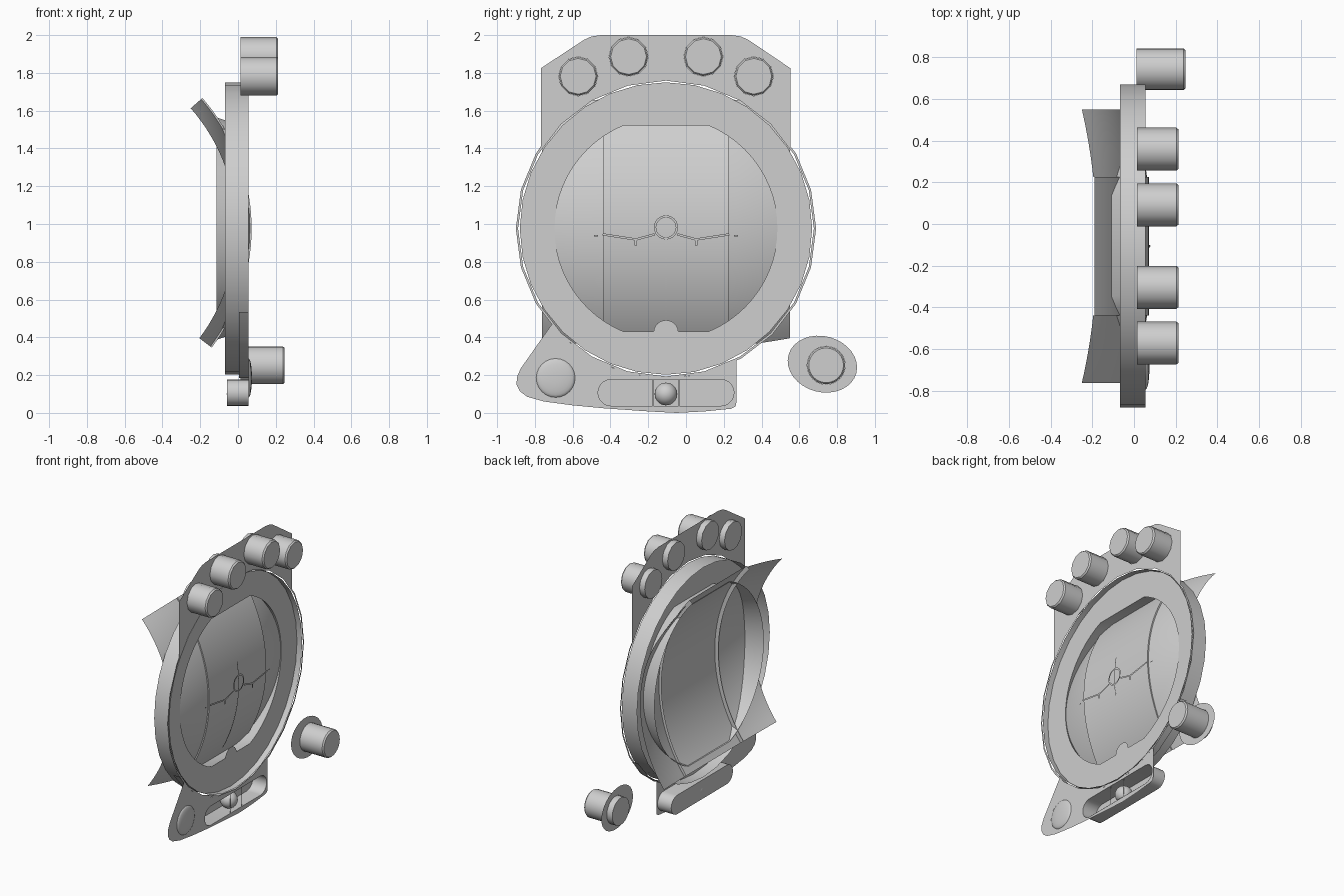
import bpy, bmesh, math
from mathutils import Vector

if "Cube" in bpy.data.objects:
    bpy.data.objects.remove(bpy.data.objects["Cube"])

CY, CZ = -0.106, 0.976          # centre of the instrument, which faces +x
PLATE, FACE = 0.056, 0.014      # depth of the mounting plate and of the recessed bezel face
grey = bpy.data.materials.new("light_grey")
grey.diffuse_color = (0.62, 0.62, 0.62, 1)
grey.use_nodes = True
grey.node_tree.nodes["Principled BSDF"].inputs["Base Color"].default_value = grey.diffuse_color


def finish(name, bm, outward=False):
    if outward:
        bmesh.ops.recalc_face_normals(bm, faces=bm.faces[:])
    me = bpy.data.meshes.new(name)
    bm.to_mesh(me)
    bm.free()
    me.materials.append(grey)
    ob = bpy.data.objects.new(name, me)
    bpy.context.collection.objects.link(ob)
    return ob


def circle(y, z, r, n, start=0.0):
    return [(y + r * math.cos(start + 2 * math.pi * i / n),
             z + r * math.sin(start + 2 * math.pi * i / n)) for i in range(n)]


def arc(y, z, r, a0, a1, n):
    return [(y + r * math.cos(math.radians(a0 + (a1 - a0) * i / n)),
             z + r * math.sin(math.radians(a0 + (a1 - a0) * i / n))) for i in range(n + 1)]


def sheet(name, x, *loops):
    """Flat sheet facing +x: the first loop is the outline, the others are holes."""
    bm = bmesh.new()
    edges = []
    for lp in loops:
        vs = [bm.verts.new((x, y, z)) for y, z in lp]
        edges += [bm.edges.new((vs[i - 1], vs[i])) for i in range(len(vs))]
    bmesh.ops.triangle_fill(bm, edges=edges, use_beauty=True, normal=Vector((1, 0, 0)))
    bm.normal_update()
    bmesh.ops.reverse_faces(bm, faces=[f for f in bm.faces if f.normal.x < 0])
    return finish(name, bm)


def loft(name, rings, cap_first=False, cap_last=False, closed=True):
    """Skin between rings, each given as (x, [(y, z), ...])."""
    bm = bmesh.new()
    rows = [[bm.verts.new((x, y, z)) for y, z in pts] for x, pts in rings]
    n = len(rows[0])
    for a, b in zip(rows, rows[1:]):
        for i in range(n if closed else n - 1):
            j = (i + 1) % n
            bm.faces.new((a[i], a[j], b[j], b[i]))
    if cap_first:
        bm.faces.new(rows[0])
    if cap_last:
        bm.faces.new(rows[-1])
    return finish(name, bm, True)


def cap_knob(name, y, z, r, x0, x1, n):
    """Solid push button with a small edge bevel."""
    return loft(name, [(x0, circle(y, z, r, n)), (x1 - 0.01, circle(y, z, r, n)),
                       (x1, circle(y, z, r - 0.008, n))], cap_first=True, cap_last=True)


def dome(name, x, y, z, r, h, n=24):
    rings = []
    for i in range(6):
        a = math.pi / 2 * i / 6
        rings.append((x + h * math.sin(a), circle(y, z, r * math.cos(a), n)))
    return loft(name, rings, cap_last=True)


def bar(name, x, p, q, w):
    """Thin flat strip from p to q."""
    d = Vector((q[0] - p[0], q[1] - p[1])).normalized() * w / 2
    return sheet(name, x, [(p[0] - d.y, p[1] + d.x), (p[0] + d.y, p[1] - d.x),
                           (q[0] + d.y, q[1] - d.x), (q[0] - d.y, q[1] + d.x)])


# Upper plate with the surrounding ring and four button holes
buttons = [(CY - 0.465, 1.782), (CY - 0.198, 1.886), (CY + 0.198, 1.886), (CY + 0.465, 1.782)]
top = [(-0.768, 1.412), (-0.768, 1.825), (-0.54, 1.975), (-0.5, 1.993), (-0.45, 2.0),
       (0.24, 2.0), (0.29, 1.993), (0.33, 1.975), (0.552, 1.825), (0.552, 1.412)]
outline = top + arc(CY, CZ, 0.795, 30, -210, 16)
sheet("upper_plate", PLATE, outline, circle(CY, CZ, 0.783, 24),
      *[circle(y, z, 0.104, 12) for y, z in buttons])
for i, (y, z) in enumerate(buttons):
    cap_knob(f"push_button_{i + 1}", y, z, 0.103, 0.014, 0.213, 12)

# Lower plate with its slot, and the wall behind the lower half of the ring
SZ = 0.107
slot = arc(CY + 0.29, SZ, 0.07, -90, 90, 10) + arc(CY - 0.29, SZ, 0.07, 90, 270, 10)
tail = [(-0.84, 0.285), (-0.875, 0.235), (-0.895, 0.19), (-0.897, 0.15), (-0.88, 0.115),
        (-0.84, 0.085), (-0.75, 0.06), (-0.6, 0.04), (-0.43, 0.024), (-0.2, 0.008), (-0.05, 0.0),
        (0.1, 0.008), (0.24, 0.022), (0.262, 0.034), (0.268, 0.06), (0.268, 0.28)]
sheet("lower_plate", PLATE - 0.001, tail + arc(CY, CZ, 0.79, -62, -140, 8), slot)
ring_low = arc(CY, CZ, 0.792, -34, -146, 8)
loft("ring_wall", [(0.005, ring_low), (PLATE, ring_low)], closed=False)
dome("round_lamp", PLATE, -0.69, 0.185, 0.103, 0.018)

# Slip indicator: recessed tray, ball and two wires
tray = loft("slip_tray", [(PLATE, slot), (-0.057, slot)], cap_last=True)
bm = bmesh.new()
bmesh.ops.create_uvsphere(bm, u_segments=24, v_segments=14, radius=0.06)
bmesh.ops.translate(bm, verts=bm.verts[:], vec=(0.0, CY, 0.1))
finish("slip_ball", bm)
for s in (-1, 1):
    bar("slip_wire", PLATE + 0.001, (CY + s * 0.068, 0.035), (CY + s * 0.068, 0.18), 0.006)

# Setting knob on its oval flange
t = math.radians(-15)
oval = [(0.722 + 0.186 * math.cos(a) * math.cos(t) - 0.148 * math.sin(a) * math.sin(t),
         0.258 + 0.186 * math.cos(a) * math.sin(t) + 0.148 * math.sin(a) * math.cos(t))
        for a in [2 * math.pi * i / 32 for i in range(32)]]
sheet("knob_flange", PLATE, oval, circle(0.742, 0.252, 0.101, 24))
cap_knob("setting_knob", 0.742, 0.252, 0.1, 0.012, 0.247, 24)

# Bezel: outer wall, recessed face and window tunnel
flat = math.degrees(math.acos(0.225 / 0.59))


def window(k):
    return [(CY + (y - CY) * k, CZ + (z - CZ) * k) for y, z in
            arc(CY, CZ, 0.59, -flat, flat, 24) + arc(CY, CZ, 0.59, 180 - flat, 180 + flat, 24)]


rim = circle(CY, CZ, 0.774, 32)
loft("bezel_wall", [(-0.068, rim), (PLATE, rim)])
sheet("bezel_face", FACE, rim, window(1))
loft("window_tunnel", [(FACE, window(1)), (-0.115, window(1.08))])
bar("bezel_mark_top", FACE + 0.003, (CY, 1.67), (CY, 1.748), 0.014)
bar("bezel_mark_left", FACE + 0.003, (CY - 0.77, CZ), (CY - 0.69, CZ), 0.014)


# Attitude ball: curved parts turned about the y axis, from a (distance, radius) profile
def turned(name, profile, a0=-37.0, a1=41.3):
    bm = bmesh.new()
    rows = []
    for d, r in profile:
        rows.append([])
        for k in range(33):
            a = math.radians(a0 + (a1 - a0) * k / 32)
            rows[-1].append(bm.verts.new((-0.975 + r * math.cos(a), CY + d, CZ + r * math.sin(a))))
    for a, b in zip(rows, rows[1:]):
        for k in range(32):
            bm.faces.new((a[k], b[k], b[k + 1], a[k + 1]))
    bm.normal_update()
    bmesh.ops.reverse_faces(bm, faces=[f for f in bm.faces if f.normal.x < -0.001])
    return finish(name, bm)


W, R = 0.332, 1.047
turned("ball_centre_band", [(-W, R), (W, R)])
for s, side in ((-1, "left"), (1, "right")):
    ds = [W + (0.656 - W) * i / 8 for i in range(9)]
    turned(f"ball_side_{side}",
           [(s * d, math.sqrt(1.09 - 0.46 * (d * d - 0.109)) - 0.006) for d in ds][::s])
    turned(f"ball_band_edge_{side}", [(s * W, R), (s * W, R - 0.03)])

# Fixed aircraft symbol; the post and pointer follow the ball
X = 0.08


def angle_at(z):
    return math.degrees(math.asin((z - CZ) / (R + 0.006)))


turned("symbol_post", [(-0.006, R + 0.006), (0.006, R + 0.006)], angle_at(0.47), angle_at(0.92))
turned("symbol_pointer", [(-0.003, R + 0.007), (0.003, R + 0.007)], angle_at(0.93), angle_at(1.135))
sheet("symbol_ring", X, circle(CY, 0.982, 0.064, 24), circle(CY, 0.982, 0.052, 24))
for s in (-1, 1):
    bar("symbol_wing_inner", X, (CY + s * 0.06, 0.945), (CY + s * 0.16, 0.918), 0.012)
    bar("symbol_wing_outer", X, (CY + s * 0.16, 0.918), (CY + s * 0.335, 0.945), 0.012)
    bar("symbol_wing_tick", X, (CY + s * 0.16, 0.918), (CY + s * 0.16, 0.885), 0.014)
    bar("symbol_wing_tip", X - 0.01, (CY + s * 0.36, 0.938), (CY + s * 0.38, 0.938), 0.006)
sheet("post_base", FACE + 0.002, arc(CY, 0.425, 0.066, 0, 180, 12))

# Smooth round parts and keep the hard edges
bpy.ops.object.select_all(action='SELECT')
bpy.context.view_layer.objects.active = tray
bpy.ops.object.shade_smooth_by_angle(angle=math.radians(35))
